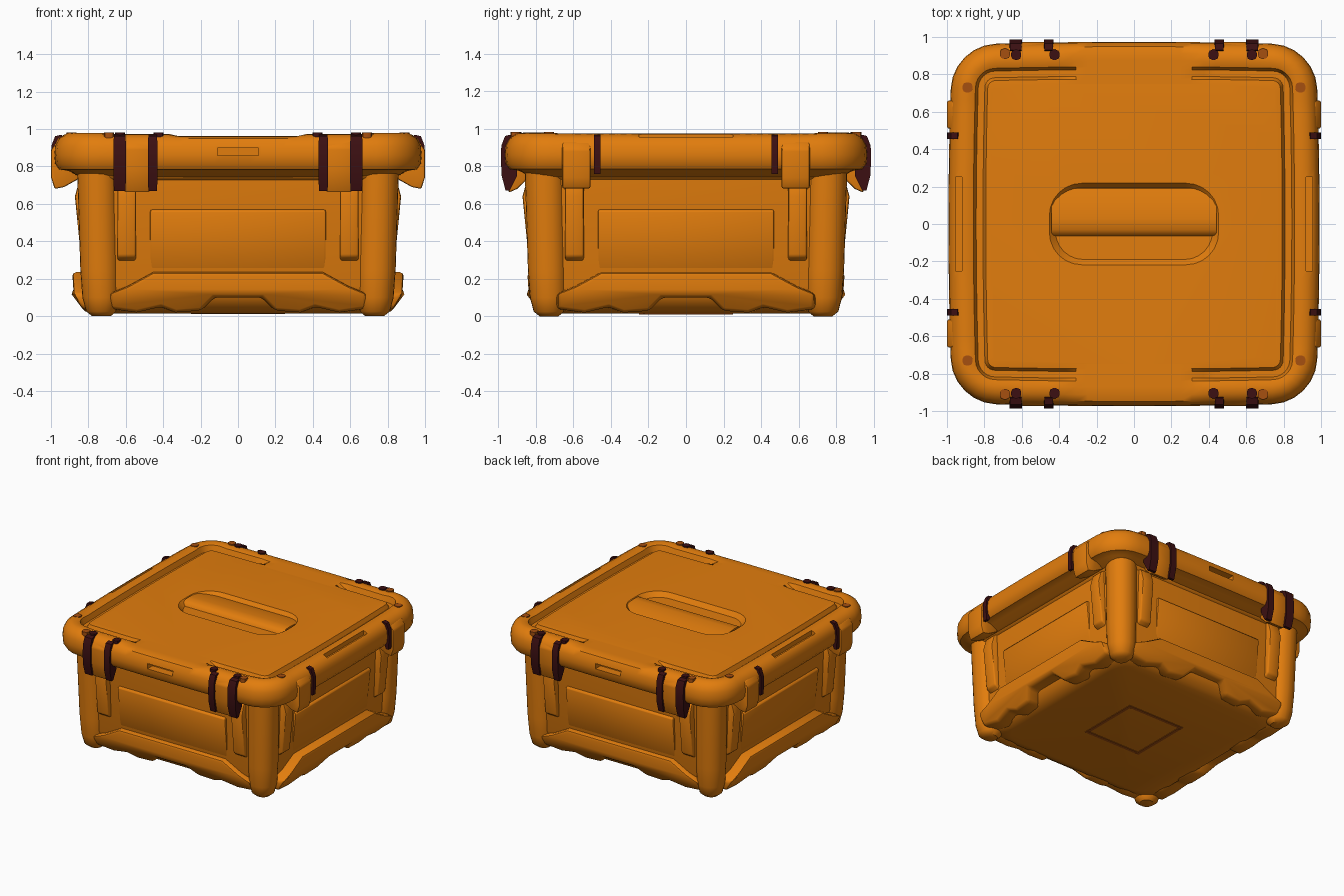
import bpy, bmesh, math

if "Cube" in bpy.data.objects:
    bpy.data.objects.remove(bpy.data.objects["Cube"])


def material(name, rgb):
    m = bpy.data.materials.new(name)
    m.diffuse_color = (*rgb, 1)
    m.use_nodes = True
    m.node_tree.nodes["Principled BSDF"].inputs["Base Color"].default_value = m.diffuse_color
    return m


ORANGE = material("orange_plastic", (0.76, 0.205, 0.004))
DARK = material("dark_maroon", (0.045, 0.005, 0.006))
BROWN = material("rust_brown", (0.38, 0.08, 0.005))


def place(u, d, z, side):
    """Point at u along a side, d out from the centre. 0 front, 1 right, 2 back, 3 left."""
    return [(u, -d, z), (d, u, z), (-u, d, z), (-d, -u, z)][side]


def rounded(hx, hy, r, z, cx=0, cy=0, seg=6, edge=1):
    """Rounded rectangle ring with extra points on the edges."""
    pts = []
    for k, (sx, sy) in enumerate([(1, 1), (-1, 1), (-1, -1), (1, -1)]):
        for i in range(seg + 1):
            a = math.pi / 2 * (k + i / seg)
            pts.append((cx + sx * (hx - r) + r * math.cos(a),
                        cy + sy * (hy - r) + r * math.sin(a), z))
        nx, ny = [(-1, 1), (-1, -1), (1, -1), (1, 1)][k]
        a = math.pi / 2 * (k + 1)
        end = (cx + nx * (hx - r) + r * math.cos(a), cy + ny * (hy - r) + r * math.sin(a))
        p = pts[-1]
        for i in range(1, edge):
            t = i / edge
            pts.append((p[0] + (end[0] - p[0]) * t, p[1] + (end[1] - p[1]) * t, z))
    return pts


def shell(bm, rings):
    """Closed skin through a list of rings."""
    rows = [[bm.verts.new(p) for p in ring] for ring in rings]
    n = len(rows[0])
    for a, b in zip(rows, rows[1:]):
        for i in range(n):
            bm.faces.new((a[i], a[(i + 1) % n], b[(i + 1) % n], b[i]))
    bm.faces.new(rows[0][::-1])
    bm.faces.new(rows[-1])


def profile(bm, outline, u0, u1, side, taper=0):
    """Outline in (d, z), extended along the side; taper narrows the top and bottom."""
    zs = [z for _, z in outline]
    mid, h = (max(zs) + min(zs)) / 2, (max(zs) - min(zs)) / 2
    c = (u0 + u1) / 2
    shell(bm, [[place(c + (u - c) * (1 - taper * ((z - mid) / h) ** 2), d, z, side)
                for d, z in outline] for u in (u0, u1)])


def finish(name, bm, mat, bevel=0, angle=40):
    bmesh.ops.recalc_face_normals(bm, faces=bm.faces[:])
    me = bpy.data.meshes.new(name)
    bm.to_mesh(me)
    bm.free()
    me.materials.append(mat)
    ob = bpy.data.objects.new(name, me)
    bpy.context.collection.objects.link(ob)
    bpy.ops.object.select_all(action='DESELECT')
    ob.select_set(True)
    bpy.context.view_layer.objects.active = ob
    if bevel:
        m = ob.modifiers.new("bevel", 'BEVEL')
        m.width, m.segments, m.limit_method = bevel, 2, 'ANGLE'
        bpy.ops.object.modifier_apply(modifier="bevel")
    bpy.ops.object.shade_smooth_by_angle(angle=math.radians(angle))
    return ob


# tapered tub with a rolled bottom edge
bm = bmesh.new()
shell(bm, [rounded(h, h, r, z) for h, r, z in
           [(0.67, 0.16, 0.015), (0.735, 0.13, 0.035), (0.78, 0.1, 0.09),
            (0.80, 0.1, 0.16), (0.825, 0.1, 0.78)]])
finish("tub", bm, ORANGE)

# round corner posts standing on the ground
bm = bmesh.new()
for sx in (-1, 1):
    for sy in (-1, 1):
        shell(bm, [rounded(h, h, h * 0.95, z, sx * c, sy * c) for h, c, z in
                   [(0.05, 0.73, 0.0), (0.08, 0.732, 0.025), (0.1, 0.732, 0.1),
                    (0.105, 0.738, 0.25), (0.11, 0.75, 0.78)]])
finish("corner_posts", bm, ORANGE)

# upright ribs, stepped panels and collar on each wall
bm = bmesh.new()
for s in range(4):
    for k in (-1, 1):
        profile(bm, [(0.78, 0.28), (0.84, 0.32), (0.872, 0.64), (0.85, 0.72), (0.78, 0.78)],
                k * 0.545, k * 0.645, s)
    profile(bm, [(0.78, 0.22), (0.805, 0.26), (0.835, 0.555), (0.83, 0.57), (0.78, 0.57)],
            -0.47, 0.47, s)
    profile(bm, [(0.78, 0.70), (0.84, 0.74), (0.86, 0.80), (0.78, 0.80)], -0.7, 0.7, s)
finish("wall_ribs_and_panels", bm, ORANGE, 0.012)

# base skirts with a notch in the middle, leaning in towards the ground
bm = bmesh.new()
half = [(0.13, 0.10), (0.2, 0.03), (0.34, 0.02), (0.42, 0.05), (0.55, 0.02), (0.70, 0.04),
        (0.70, 0.12), (0.60, 0.16), (0.46, 0.235)]
skirt = half + [(-u, z) for u, z in half[::-1]]
for s in range(4):
    out = 0.845 if s % 2 == 0 else 0.885
    shell(bm, [[place(u, 0.70, z, s) for u, z in skirt],
               [place(u * 0.98, out - max(0, 0.11 - z) * 0.75, z, s) for u, z in skirt]])
finish("base_skirts", bm, ORANGE, 0.02)

# square mark under the floor
bm = bmesh.new()
for s in range(4):
    shell(bm, [[place(u, d, z, s) for u, d in
                [(-0.22, 0.225), (0.25, 0.225), (0.25, 0.25), (-0.22, 0.25)]]
               for z in (0.011, 0.016)])
finish("floor_mark", bm, BROWN)

# lid: rolled rim, groove and flat top, (inset, height)
LID = [(0.17, 0.74), (0.13, 0.745), (0.08, 0.775), (0.025, 0.785), (0.004, 0.815), (0, 0.86),
       (0.004, 0.91), (0.025, 0.95), (0.06, 0.97), (0.10, 0.975), (0.13, 0.965),
       (0.145, 0.925), (0.18, 0.925), (0.195, 0.957), (0.22, 0.96)]
bm = bmesh.new()
rings = []
for i, (o, z) in enumerate(LID):
    ring = []
    for x, y, _ in rounded(0.968 - o, 0.955 - o, max(0.23 - o, 0.04), z, edge=24):
        h = z
        if i > 7 and abs(x) < 0.36 and abs(y) > 0.7:   # flat between the groove ends
            h = 0.96
        elif 7 < i < 11 and abs(x) > 0.7 and abs(y) > 0.7:   # corners rise a little
            h = z + 0.005
        ring.append((x * (1 + 0.025 * (1 - y * y)), y * (1 + 0.02 * (1 - x * x)), h))
    rings.append(ring)
shell(bm, rings)
lid = finish("lid", bm, ORANGE)

# cutters: handle well and finger slots
bm = bmesh.new()
shell(bm, [rounded(0.42, 0.19, 0.15, 0.925), rounded(0.49, 0.25, 0.2, 1.0)])
for s in range(4):
    if s % 2 == 0:
        profile(bm, [(0.91, 0.86), (1.05, 0.86), (1.05, 0.90), (0.91, 0.90)], -0.11, 0.11, s)
    else:
        profile(bm, [(0.92, 0.935), (0.955, 0.935), (0.955, 1.05), (0.92, 1.05)], -0.25, 0.25, s)
cut = finish("lid_cutter", bm, ORANGE)
cut.hide_render = True
m = lid.modifiers.new("cut", 'BOOLEAN')
m.operation, m.object, m.solver = 'DIFFERENCE', cut, 'EXACT'
bpy.context.view_layer.objects.active = lid
bpy.ops.object.modifier_apply(modifier="cut")
bpy.data.objects.remove(cut)
lid.select_set(True)
bpy.ops.object.shade_smooth_by_angle(angle=math.radians(40))

# grip bar across the handle well
bm = bmesh.new()
bar = [(-0.07, 0.91), (-0.06, 0.94), (-0.03, 0.96), (0.03, 0.962), (0.12, 0.953),
       (0.19, 0.935), (0.2, 0.91)]
shell(bm, [[(x, y, z) for y, z in bar] for x in (-0.44, 0.44)])
finish("grip_bar", bm, ORANGE, angle=50)

# latch bodies hanging below the rim
bm = bmesh.new()
for s in range(4):
    for k in (-1, 1):
        if s % 2 == 0:
            profile(bm, [(0.84, 0.74), (0.90, 0.68), (0.945, 0.66), (0.972, 0.78),
                         (0.972, 0.9), (0.94, 0.95), (0.86, 0.95)], k * 0.47, k * 0.61, s)
        else:
            profile(bm, [(0.84, 0.74), (0.93, 0.69), (0.98, 0.68), (0.999, 0.74),
                         (0.999, 0.89), (0.97, 0.93), (0.86, 0.93)], k * 0.51, k * 0.66, s)
finish("latch_bodies", bm, ORANGE, 0.01)

# dark latch straps, slightly narrower at their ends
bm = bmesh.new()
strap = [(0.9, 0.75), (0.94, 0.67), (0.962, 0.67), (0.983, 0.75), (0.987, 0.83), (0.985, 0.91),
         (0.965, 0.962), (0.93, 0.97), (0.9, 0.9)]
for s in range(4):
    for k in (-1, 1):
        if s % 2 == 0:
            profile(bm, strap, k * 0.43, k * 0.482, s, 0.1)
            profile(bm, strap, k * 0.598, k * 0.667, s, 0.1)
        else:
            profile(bm, [(d + 0.013, max(z, 0.76)) for d, z in strap[2:]],
                    k * 0.455, k * 0.49, s)
finish("latch_straps", bm, DARK)

# pins on top of the rim: brown near corners, dark by the latches
for name, mat, spots in [("corner_pins", BROWN, [(0.89, 0.73), (0.69, 0.91)]),
                         ("latch_pins", DARK, [(0.425, 0.905), (0.63, 0.905)])]:
    bm = bmesh.new()
    for x, y in spots:
        for sx in (-1, 1):
            for sy in (-1, 1):
                shell(bm, [rounded(0.027, 0.027, 0.02, z, sx * x, sy * y, 2)
                           for z in (0.95, 0.982)])
    finish(name, bm, mat)
